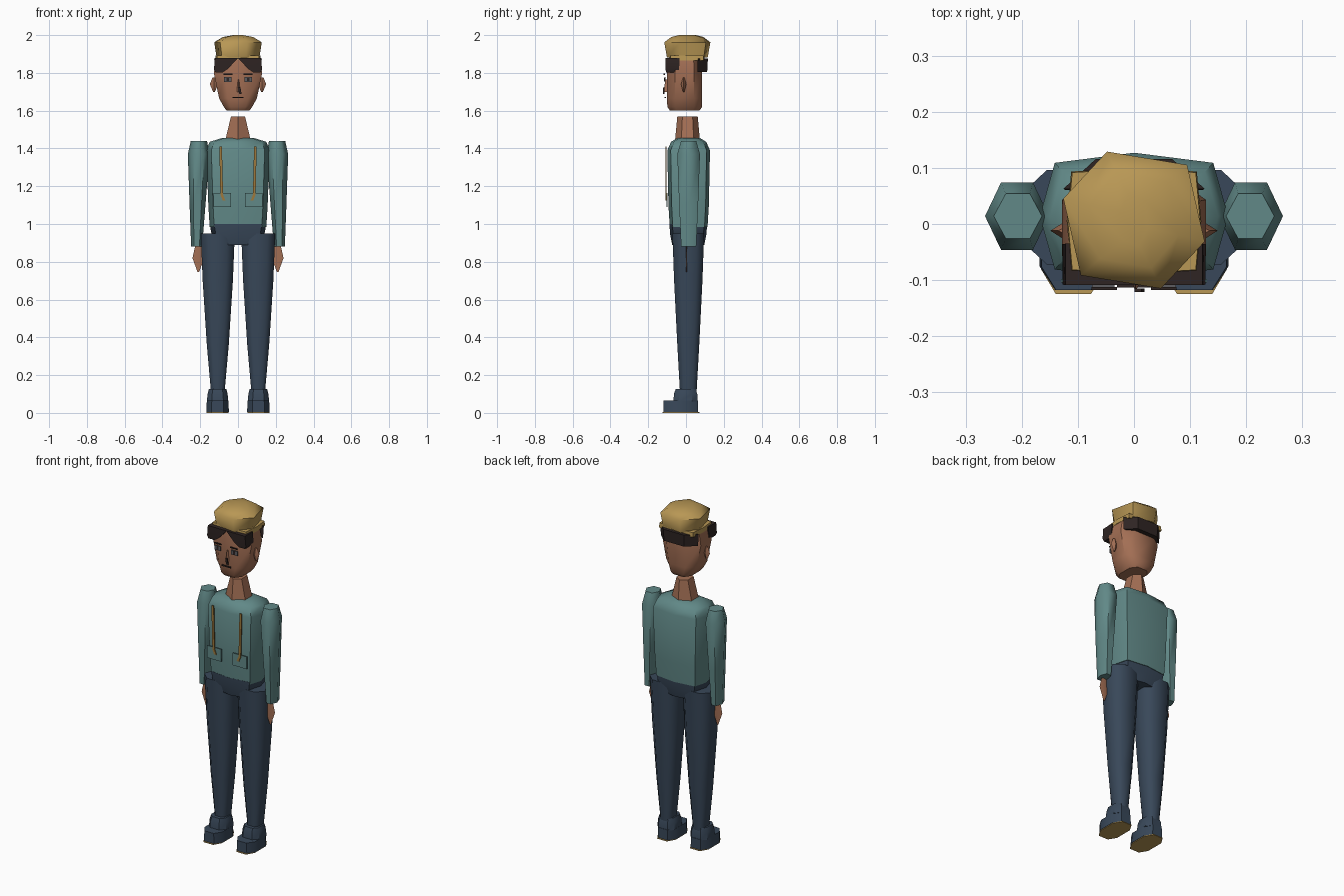
import bpy, bmesh, math

cube = bpy.data.objects.get("Cube")
if cube:
    bpy.data.objects.remove(cube, do_unlink=True)


def material(name, *rgb):
    mat = bpy.data.materials.new(name)
    mat.use_nodes = True
    mat.diffuse_color = (*rgb, 1)
    shader = mat.node_tree.nodes["Principled BSDF"]
    shader.inputs["Base Color"].default_value = mat.diffuse_color
    return mat


teal = material("teal cloth", .12, .25, .245)
navy = material("navy cloth", .04, .064, .1)
skin = material("skin", .37, .16, .09)
gold = material("gold cloth", .48, .31, .09)
ochre = material("ochre strap", .34, .19, .045)
brown = material("dark brown hair", .028, .018, .017)
grey = material("eye grey", .11, .11, .12)


def section(sides, turn=0, roundness=1):
    """Regular outline of unit half width; low roundness makes it squarer."""
    points = []
    for i in range(sides):
        angle = math.radians(turn) + math.tau * i / sides
        points.append([math.copysign(abs(c) ** roundness, c)
                       for c in (math.cos(angle), math.sin(angle))])
    wide = max(abs(u) for u, v in points)
    deep = max(abs(v) for u, v in points)
    return [(u / wide, v / deep) for u, v in points]


def loft(name, mat, outline, rings, x=0, y=0, lean=0, smooth=40):
    """Stack an outline through rings of (height, half width, half depth)."""
    bm = bmesh.new()
    bottom, top = rings[0][0], rings[-1][0]
    loops = []
    for z, wide, deep in rings:
        shift = x + lean * (z - bottom) / (top - bottom)
        loops.append([bm.verts.new((shift + u * wide, y + v * deep, z)) for u, v in outline])
    for low, high in zip(loops, loops[1:]):
        for i in range(len(outline)):
            bm.faces.new((low[i - 1], low[i], high[i], high[i - 1]))
    bm.faces.new(loops[0])
    bm.faces.new(loops[-1])
    bmesh.ops.recalc_face_normals(bm, faces=bm.faces)
    mesh = bpy.data.meshes.new(name)
    bm.to_mesh(mesh)
    bm.free()
    mesh.materials.append(mat)
    part = bpy.data.objects.new(name, mesh)
    bpy.context.collection.objects.link(part)
    bpy.ops.object.select_all(action='DESELECT')
    part.select_set(True)
    bpy.context.view_layer.objects.active = part
    bpy.ops.object.shade_smooth_by_angle(angle=math.radians(smooth))


square = section(4, turn=45, roundness=0)
diamond = section(4)
body = section(8, roundness=.5)
soft = section(8, turn=22.5, roundness=.7)


def plate(name, mat, x, y, z, width, height, lean=0):
    """Thin upright panel centred on a point."""
    size = (width / 2, .003)
    loft(name, mat, square, [(z - height / 2, *size), (z + height / 2, *size)],
         x=x - lean / 2, y=y, lean=lean)


# Torso, hips and neck
loft("torso", teal, body, y=.014, smooth=60, rings=[
    (.985, .15, .1), (1.1, .157, .107), (1.39, .168, .113),
    (1.435, .15, .093), (1.455, .085, .06)])
loft("hips", navy, body, y=.012, rings=[
    (.89, .082, .085), (.945, .14, .096), (1, .15, .1)])
loft("neck", skin, section(6, turn=30), y=.008, rings=[
    (1.44, .068, .066), (1.57, .037, .054)])

# Head, nose and mouth
loft("head", skin, soft, y=-.007, smooth=50, rings=[
    (1.6, .06, .078), (1.62, .075, .092), (1.665, .1, .093),
    (1.8, .128, .093), (1.87, .115, .088)])
loft("nose", skin, section(3, turn=-90), x=.003, y=-.1, rings=[
    (1.7, .014, .02), (1.765, .004, .008)])
plate("nose_line", brown, x=.01, y=-.118, z=1.705, width=.012, height=.035, lean=-.006)
plate("mouth", brown, x=0, y=-.11, z=1.67, width=.06, height=.007)

# Hair round the back of the head
half_round = [(u, v) for u, v in soft if v > 0]
loft("back_hair", brown, half_round, rings=[(1.805, .122, .112), (1.875, .126, .116)])

# Cap: squared band and twisted six-sided crown
loft("cap_band", gold, section(8, roundness=.2), y=.005, rings=[
    (1.865, .12, .095), (1.892, .118, .093)])
loft("cap_crown", gold, section(6, turn=-13, roundness=.8), y=.007, smooth=60, rings=[
    (1.882, .113, .108), (1.962, .126, .122), (1.99, .08, .085), (2, .025, .045)])

for word, side in (("left_", 1), ("right_", -1)):
    # Swept fringe
    loft(word + "fringe", brown, square, x=.1 * side, y=-.072, lean=-.04 * side, rings=[
        (1.803, .02, .034), (1.82, .036, .036), (1.88, .062, .037)])

    # Eyes, brows and ears
    plate(word + "eye", grey, .055 * side, -.111, 1.765, width=.04, height=.026)
    plate(word + "pupil", brown, .055 * side, -.113, 1.765, width=.013, height=.018)
    plate(word + "brow", brown, .053 * side, -.115, 1.793, width=.046, height=.006)
    loft(word + "ear", skin, diamond, x=.127 * side, y=-.012, rings=[
        (1.7, .005, .004), (1.74, .022, .014), (1.775, .008, .004)])

    # Sleeve and flat hand
    loft(word + "sleeve", teal, section(6), x=.219 * side, y=.014, lean=-.012 * side,
         smooth=65, rings=[
             (.88, .029, .04), (1.1, .042, .05), (1.37, .057, .06), (1.44, .043, .04)])
    loft(word + "hand", skin, diamond, x=.21 * side, y=.003, rings=[
        (.745, .004, .003), (.82, .031, .003), (.89, .015, .003)])

    # Trouser leg
    loft(word + "leg", navy, soft, x=.107 * side, y=.012, smooth=50, rings=[
        (.11, .036, .044), (.36, .058, .058), (.7, .08, .075), (.95, .09, .084)])

    # Shoe and thin sole
    toe = dict(x=.108 * side, y=-.027)
    loft(word + "sole", gold, soft, rings=[(0, .058, .098), (.004, .058, .098)], **toe)
    loft(word + "shoe", navy, soft, rings=[(.004, .06, .091), (.065, .057, .091)], **toe)
    loft(word + "shoe_upper", navy, soft, x=toe["x"], y=-.002, rings=[
        (.06, .057, .064), (.1, .053, .062), (.127, .046, .052)])

    # Strap down the chest, tucked into a pocket
    plate(word + "strap", ochre, .089 * side, -.105, 1.28, width=.014, height=.26,
          lean=.006 * side)
    plate(word + "strap_end", ochre, .08 * side, -.106, 1.14, width=.014, height=.03,
          lean=.012 * side)
    plate(word + "pocket", teal, .084 * side, -.101, 1.127, width=.092, height=.073)
